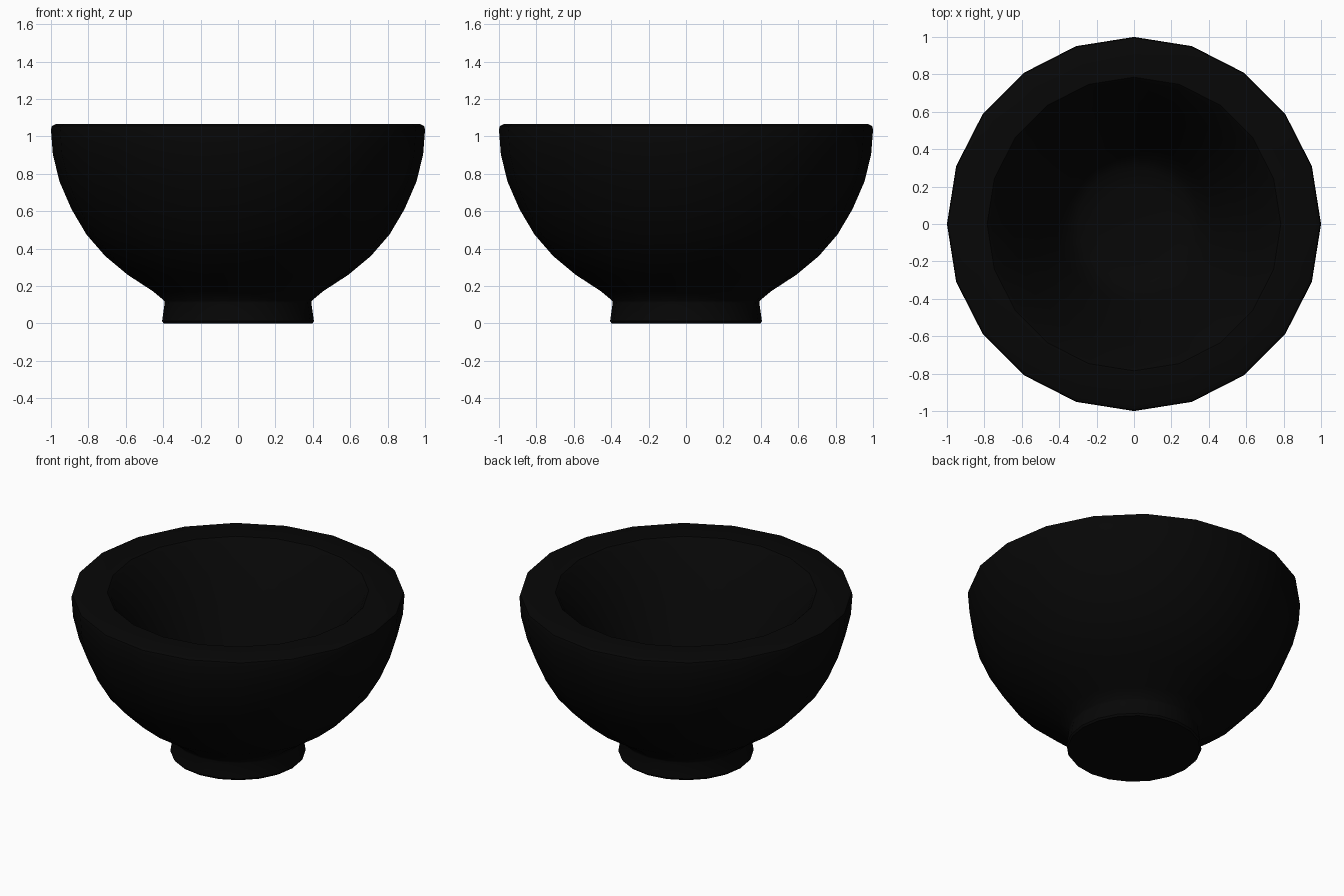
import bpy, bmesh, math

if "Cube" in bpy.data.objects:
    bpy.data.objects.remove(bpy.data.objects["Cube"])

SIDES = 20

black = bpy.data.materials.new("black_glaze")
black.diffuse_color = (0.002, 0.002, 0.002, 1)
black.use_nodes = True
black.node_tree.nodes["Principled BSDF"].inputs["Base Color"].default_value = black.diffuse_color

# half profile (radius, height): foot, outer wall, rim, tapering inner wall, inner floor
profile = [
    (0, 0), (0.398, 0), (0.406, 0.012), (0.392, 0.11), (0.395, 0.122),
    (0.455, 0.172), (0.59, 0.26), (0.71, 0.36), (0.81, 0.475), (0.89, 0.61),
    (0.955, 0.76), (0.99, 0.905), (1.0, 1.035), (0.995, 1.055), (0.975, 1.065),
    (0.785, 1.065), (0.765, 1.045), (0.65, 0.86), (0.53, 0.66), (0.42, 0.46),
    (0.36, 0.36), (0.30, 0.32), (0.20, 0.305), (0, 0.30),
]

# bowl: profile revolved around z
bm = bmesh.new()
verts = [bm.verts.new((r, 0, z)) for r, z in profile]
edges = [bm.edges.new(pair) for pair in zip(verts, verts[1:])]
bmesh.ops.spin(bm, geom=verts + edges, axis=(0, 0, 1), cent=(0, 0, 0),
               angle=math.tau, steps=SIDES, use_merge=True)
bmesh.ops.remove_doubles(bm, verts=bm.verts, dist=0.0005)
bmesh.ops.recalc_face_normals(bm, faces=bm.faces)
mesh = bpy.data.meshes.new("bowl")
bm.to_mesh(mesh)
bm.free()
mesh.materials.append(black)

bowl = bpy.data.objects.new("bowl", mesh)
bpy.context.collection.objects.link(bowl)
bpy.context.view_layer.objects.active = bowl
bowl.select_set(True)
bpy.ops.object.shade_smooth_by_angle(angle=math.radians(40))
